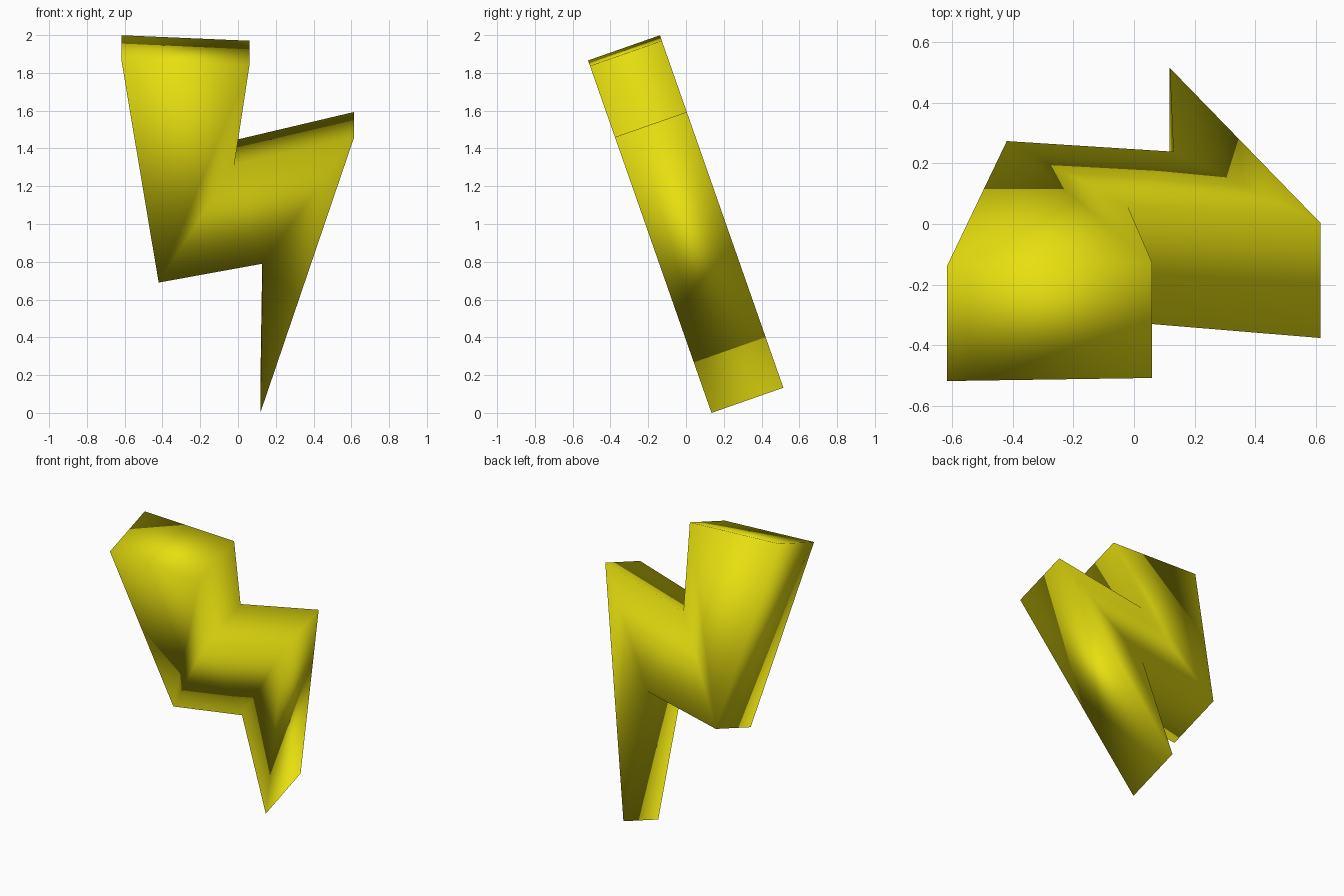
import bpy
import bmesh
import math
from mathutils import Matrix

cube = bpy.data.objects.get("Cube")
if cube:
    bpy.data.objects.remove(cube, do_unlink=True)

# Yellow material
yellow = bpy.data.materials.new("bright_yellow")
yellow.use_nodes = True
colour = (0.8, 0.74, 0.005, 1)
yellow.diffuse_color = colour
yellow.node_tree.nodes["Principled BSDF"].inputs["Base Color"].default_value = colour

# Zigzag outline of the front face: x, height as seen upright
TILT = math.radians(19.3)
DEPTH = 0.403
outline = [(-0.617, 1.866), (-0.42, 0.69), (0.13, 0.79), (0.118, 0.0),
           (0.615, 1.46), (-0.02, 1.31), (0.06, 1.837)]

# Extrude the outline into a slab
bm = bmesh.new()
front = bm.faces.new([bm.verts.new((x, 0, z / math.cos(TILT))) for x, z in outline])
back = bmesh.ops.extrude_face_region(bm, geom=[front], use_keep_orig=True)
moved = [v for v in back["geom"] if isinstance(v, bmesh.types.BMVert)]
bmesh.ops.translate(bm, verts=moved, vec=(0, DEPTH, 0))

# Lean the slab forwards
lean = Matrix.Translation((0, 0.135, 0)) @ Matrix.Rotation(TILT, 4, 'X')
bmesh.ops.transform(bm, matrix=lean, verts=bm.verts)
bmesh.ops.recalc_face_normals(bm, faces=bm.faces)
for face in bm.faces:
    face.smooth = True

mesh = bpy.data.meshes.new("lightning_bolt")
bm.to_mesh(mesh)
bm.free()
mesh.materials.append(yellow)
bolt = bpy.data.objects.new("lightning_bolt", mesh)
bpy.context.collection.objects.link(bolt)
